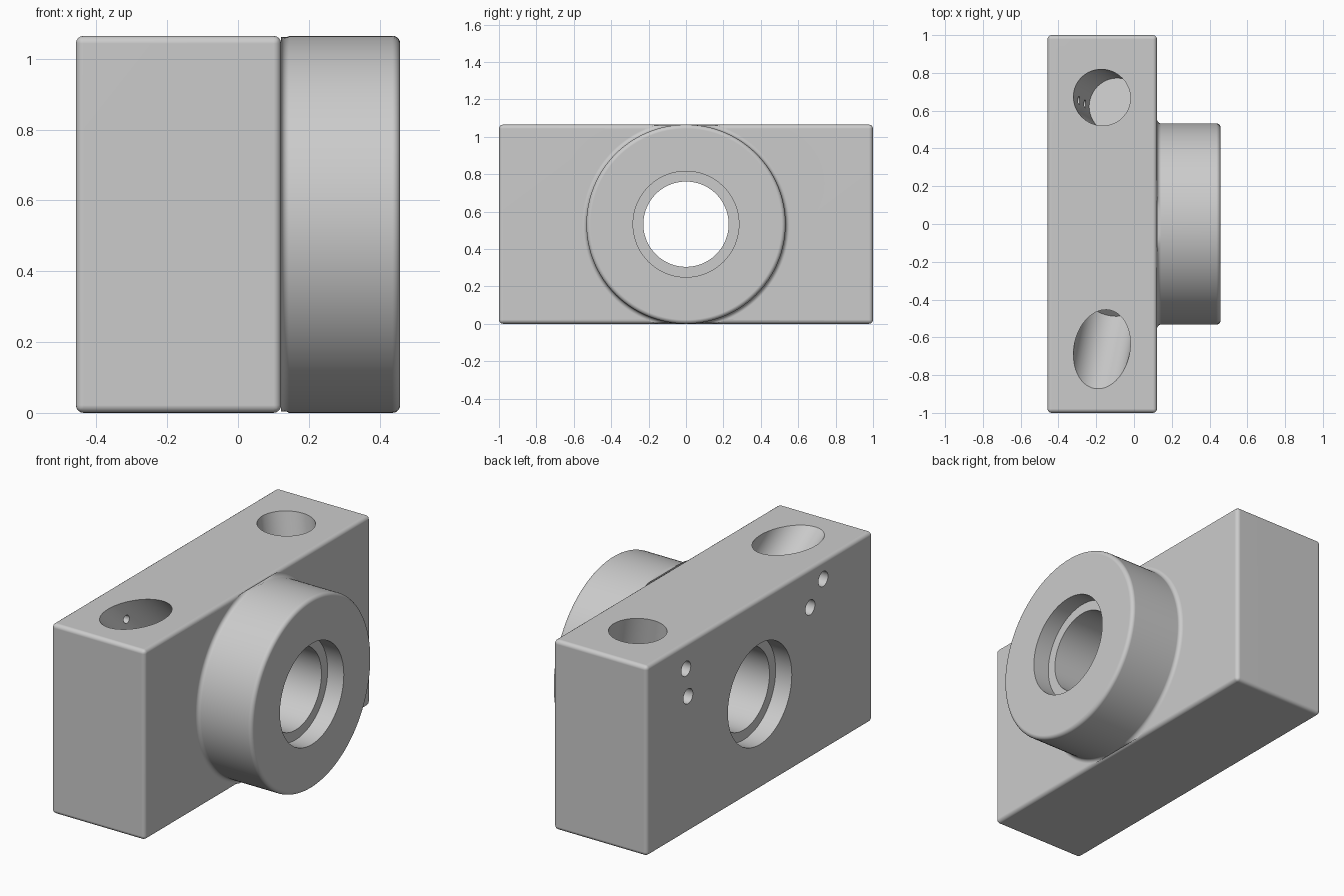
import bpy, bmesh, math
from mathutils import Vector

cube = bpy.data.objects.get("Cube")
if cube:
    bpy.data.objects.remove(cube, do_unlink=True)

HEIGHT = 1.065
MID = HEIGHT / 2
BACK, FACE, FRONT = -0.458, 0.122, 0.458   # block back, block face, boss face
ROUND = 0.022

steel = bpy.data.materials.new("plain_grey")
steel.use_nodes = True
grey = (0.6, 0.6, 0.6, 1)
steel.diffuse_color = grey
steel.node_tree.nodes["Principled BSDF"].inputs["Base Color"].default_value = grey


def finish(name, bm):
    bmesh.ops.recalc_face_normals(bm, faces=bm.faces[:])
    mesh = bpy.data.meshes.new(name)
    bm.to_mesh(mesh)
    bm.free()
    mesh.materials.append(steel)
    obj = bpy.data.objects.new(name, mesh)
    bpy.context.collection.objects.link(obj)
    return obj


def lathe(name, profile, origin, direction, sides=64):
    """Solid of revolution from (distance, radius) pairs along a direction."""
    bm = bmesh.new()
    turn = Vector(direction).to_track_quat('Z', 'Y')
    rings = []
    for d, r in profile:
        angles = [math.tau * i / sides for i in range(sides)]
        rings.append([bm.verts.new(Vector(origin) + turn @ Vector(
            (r * math.cos(a), r * math.sin(a), d))) for a in angles])
    for low, high in zip(rings, rings[1:]):
        for i in range(sides):
            j = (i + 1) % sides
            bm.faces.new((low[i], low[j], high[j], high[i]))
    bm.faces.new(rings[0][::-1])
    bm.faces.new(rings[-1])
    return finish(name, bm)


def combine(target, other, operation):
    mod = target.modifiers.new(operation, 'BOOLEAN')
    mod.operation, mod.solver, mod.object = operation, 'EXACT', other
    bpy.context.view_layer.objects.active = target
    bpy.ops.object.modifier_apply(modifier=mod.name)
    bpy.data.objects.remove(other, do_unlink=True)


# Rectangular block with rounded edges
bm = bmesh.new()
bmesh.ops.create_cube(bm, size=1)
for v in bm.verts:
    v.co = ((BACK + FACE) / 2 + v.co.x * (FACE - BACK), v.co.y * 2, MID + v.co.z * HEIGHT)
bmesh.ops.bevel(bm, geom=bm.edges[:], offset=ROUND, segments=4, profile=0.5, affect='EDGES')
body = finish("bearing_block", bm)

# Round boss: fillet at the root, rounded outer rim
arc = [math.pi / 2 * i / 5 for i in range(6)]
root = [(FACE + ROUND * (1 - math.cos(a)), MID + ROUND * (1 - math.sin(a))) for a in arc]
rim = [(FRONT - ROUND * (1 - math.sin(a)), MID - ROUND * (1 - math.cos(a))) for a in arc]
boss = lathe("boss", [(FACE - 0.03, MID - 0.03), (FACE - 0.001, MID - 0.03)] + root + rim,
             (0, 0, MID), (1, 0, 0), 128)
for v in boss.data.vertices:            # trim the fillet at the block's top and base
    if v.co.x < FACE + ROUND * 0.95:
        v.co.z = min(max(v.co.z, 0.004), HEIGHT - 0.004)
combine(body, boss, 'UNION')

# Through bore with a shallow counterbore at each end
bore, seat, depth = 0.228, 0.283, 0.1
combine(body, lathe("bore_cutter", [
    (BACK - 0.1, seat), (BACK + depth, seat), (BACK + depth, bore),
    (FRONT - depth, bore), (FRONT - depth, seat), (FRONT + 0.1, seat)],
    (0, 0, MID), (1, 0, 0), 96), 'DIFFERENCE')

# Slanted blind holes from the top, each with two stepped screw holes from the back
for y, slope in ((0.67, -0.115), (-0.663, 1.0)):
    mouth = Vector((-0.17, y, HEIGHT))
    axis = Vector((0.2, slope, -1)).normalized()
    combine(body, lathe("socket_cutter", [(-0.4, 0.148), (0.4, 0.148)], mouth, axis),
            'DIFFERENCE')
    for along in (0.145, 0.31):
        spot = mouth + axis * along
        combine(body, lathe("screw_cutter", [
            (-0.1, 0.042), (0.1, 0.042), (0.1, 0.022), (spot.x - BACK, 0.022)],
            (BACK, spot.y, spot.z), (1, 0, 0), 24), 'DIFFERENCE')

# Smooth curved faces, keep hard edges and flat planes crisp
bpy.ops.object.select_all(action='DESELECT')
body.select_set(True)
bpy.context.view_layer.objects.active = body
bpy.ops.object.shade_smooth_by_angle(angle=math.radians(30))
weighted = body.modifiers.new("flat_planes", 'WEIGHTED_NORMAL')
weighted.keep_sharp = True
